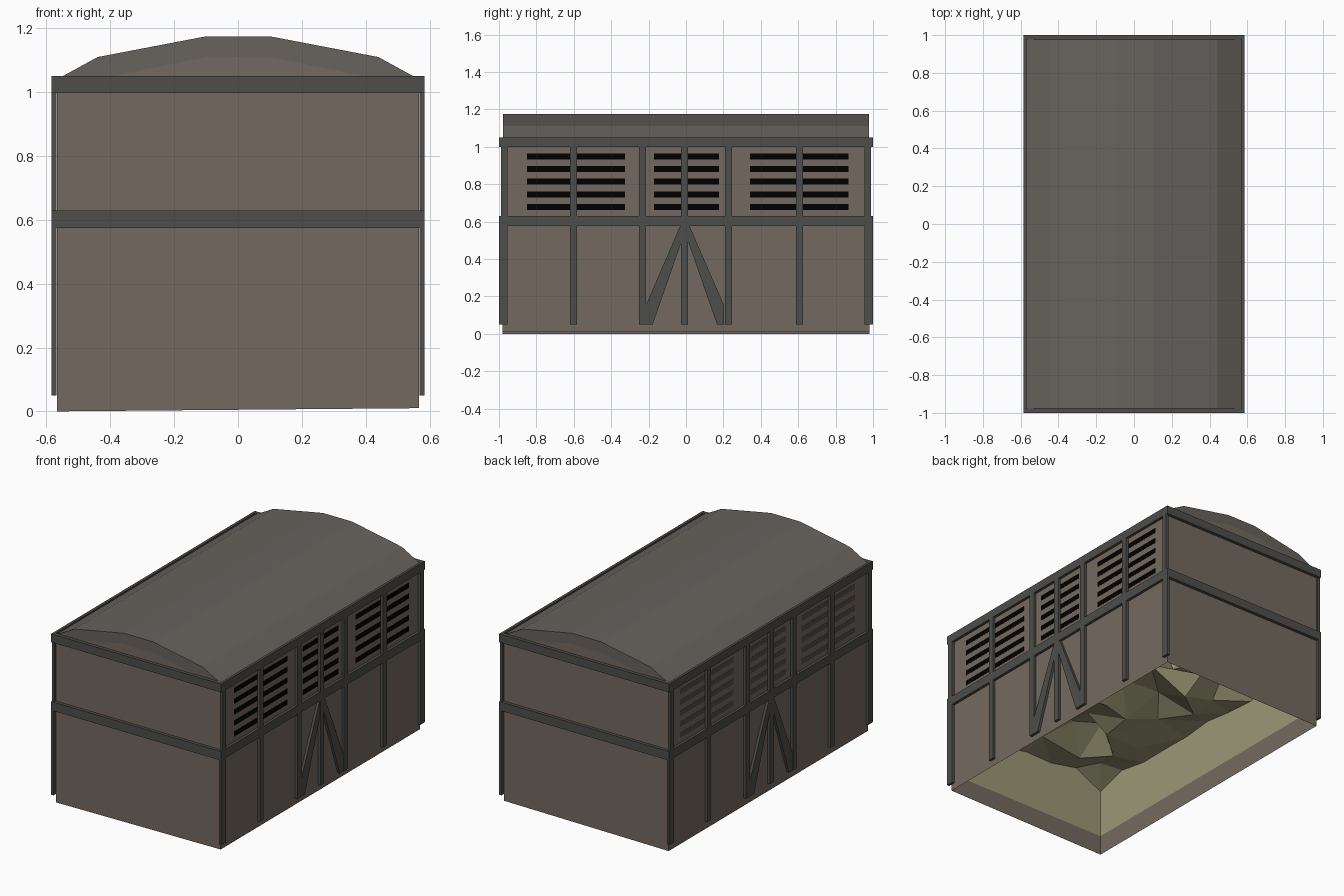
import bpy, bmesh, random

if "Cube" in bpy.data.objects:
    bpy.data.objects.remove(bpy.data.objects["Cube"])

random.seed(11)


def material(name, r, g, b):
    m = bpy.data.materials.new(name)
    m.diffuse_color = (r, g, b, 1)
    m.use_nodes = True
    m.node_tree.nodes["Principled BSDF"].inputs["Base Color"].default_value = m.diffuse_color
    return m


WALL = material("wall_brown", 0.175, 0.142, 0.115)
FRAME = material("frame_grey", 0.075, 0.075, 0.07)
ROOF = material("roof_grey", 0.135, 0.122, 0.11)
SLOT = material("slot_black", 0, 0, 0)
STRAW = material("straw_olive", 0.33, 0.31, 0.18)


def finish(bm, name, mat, recalc=True):
    if recalc:
        bmesh.ops.recalc_face_normals(bm, faces=bm.faces)
    me = bpy.data.meshes.new(name)
    bm.to_mesh(me)
    bm.free()
    me.materials.append(mat)
    ob = bpy.data.objects.new(name, me)
    bpy.context.collection.objects.link(ob)
    return ob


def add_box(bm, x0, x1, y0, y1, z0, z1):
    vs = bmesh.ops.create_cube(bm, size=1)["verts"]
    for v in vs:
        v.co = ((x0, x1)[v.co.x > 0], (y0, y1)[v.co.y > 0], (z0, z1)[v.co.z > 0])
    return vs


def add_prism(bm, points, offset):
    """Closed outline pushed along an offset vector."""
    face = bm.faces.new([bm.verts.new(p) for p in points])
    ext = bmesh.ops.extrude_face_region(bm, geom=[face], use_keep_orig=True)
    new = [g for g in ext["geom"] if isinstance(g, bmesh.types.BMVert)]
    bmesh.ops.translate(bm, verts=new, vec=offset)


def open_faces(bm, test):
    """Remove the level faces that pass a test on their normal."""
    bmesh.ops.recalc_face_normals(bm, faces=bm.faces)
    bm.normal_update()
    bmesh.ops.delete(bm, geom=[f for f in bm.faces if test(f.normal)], context='FACES_ONLY')


BX, BY = 0.567, 0.98     # wall planes
FX, FY = 0.585, 1.0      # frame outer planes

# walls, open at top and bottom, with a slightly sloping lower edge
bm = bmesh.new()
for v in add_box(bm, -BX, BX, -BY, BY, 0, 1.04):
    if v.co.x > 0 and v.co.z < 0.5:
        v.co.z = 0.01
open_faces(bm, lambda n: abs(n.z) > 0.9)
finish(bm, "walls", WALL, recalc=False)

# arched roof, hollow below
arch = [(-0.575, 1.036), (-0.44, 1.11), (-0.1, 1.175), (0.1, 1.175), (0.44, 1.11), (0.575, 1.036)]
bm = bmesh.new()
add_prism(bm, [(x, -0.978, z) for x, z in arch], (0, 1.956, 0))
open_faces(bm, lambda n: n.z < -0.9)
finish(bm, "roof", ROOF, recalc=False)

# flush brown panel in both gables
gable = [(0.42, 1.045), (0.1, 1.11), (-0.1, 1.11), (-0.42, 1.045)]
bm = bmesh.new()
for s in (-1, 1):
    f = bm.faces.new([bm.verts.new((-s * x, s * 0.979, z)) for x, z in gable])
    f.normal_update()
    if f.normal.y * s < 0:
        f.normal_flip()
finish(bm, "gable_panels", WALL, recalc=False)

# end rails
bm = bmesh.new()
for y0, y1 in ((-FY, -0.976), (0.976, FY)):
    for z0, z1 in ((0.575, 0.63), (0.998, 1.05)):
        add_box(bm, -FX, FX, y0, y1, z0, z1)
finish(bm, "end_rails", FRAME)

for side, s in (("right", 1), ("left", -1)):
    xa, xb = sorted((s * (BX + 0.001), s * FX))

    # side rails, corner posts and uprights
    bm = bmesh.new()
    for z0, z1 in ((0.575, 0.63), (0.998, 1.05)):
        add_box(bm, xa, xb, -FY, FY, z0, z1)
    for e in (-1, 1):
        for z0, z1, tip in ((0.05, 0.575, 1.0), (0.63, 0.998, 0.99)):
            y0, y1 = sorted((e * 0.955, e * tip))
            add_box(bm, xa, xb, y0, y1, z0, z1)
    for y in (-0.602, -0.232, -0.008, 0.227, 0.607):
        for z0, z1 in ((0.05, 0.575), (0.63, 0.998)):
            add_box(bm, xa, xb, y - 0.019, y + 0.019, z0, z1)
    finish(bm, side + "_frame", FRAME)

    # diagonal braces
    bm = bmesh.new()
    brace = [(0.21, 0.05), (0.172, 0.05), (0.015, 0.5), (0.015, 0.577), (0.025, 0.577), (0.21, 0.15)]
    for e in (-1, 1):
        add_prism(bm, [(s * (BX + 0.001), -0.006 + e * y, z) for y, z in brace], (s * 0.016, 0, 0))
    finish(bm, side + "_braces", FRAME)

    # ventilation slots, practically flush with the wall
    bm = bmesh.new()
    x0, x1 = sorted((s * (BX - 0.002), s * (BX + 0.0008)))
    for y0, y1 in ((-0.85, -0.325), (-0.17, 0.177), (0.343, 0.87)):
        for z in (0.677, 0.745, 0.813, 0.88, 0.947):
            add_box(bm, x0, x1, y0, y1, z - 0.016, z + 0.016)
    finish(bm, side + "_vent_slots", SLOT if s > 0 else FRAME)

# straw load: hollow block, straight sides against the walls, rough top surface
bm = bmesh.new()
bmesh.ops.create_grid(bm, x_segments=6, y_segments=10, size=1)
SX, SY = BX - 0.005, BY - 0.005
rim = [e for e in bm.edges if e.is_boundary]
for v in bm.verts:
    on_rim = v.is_boundary
    j = 0 if on_rim else 0.06
    corner = abs(v.co.x * v.co.y) > 0.99
    z = 0.42 if corner else random.uniform(0.41, 0.52) if on_rim else random.uniform(0.4, 0.58)
    v.co = (v.co.x * SX + random.uniform(-j, j), v.co.y * SY + random.uniform(-j, j), z)
bmesh.ops.triangulate(bm, faces=bm.faces)
skirt = bmesh.ops.extrude_edge_only(bm, edges=rim)
for g in skirt["geom"]:
    if isinstance(g, bmesh.types.BMVert):
        g.co.z = 0.12
finish(bm, "straw_load", STRAW)
